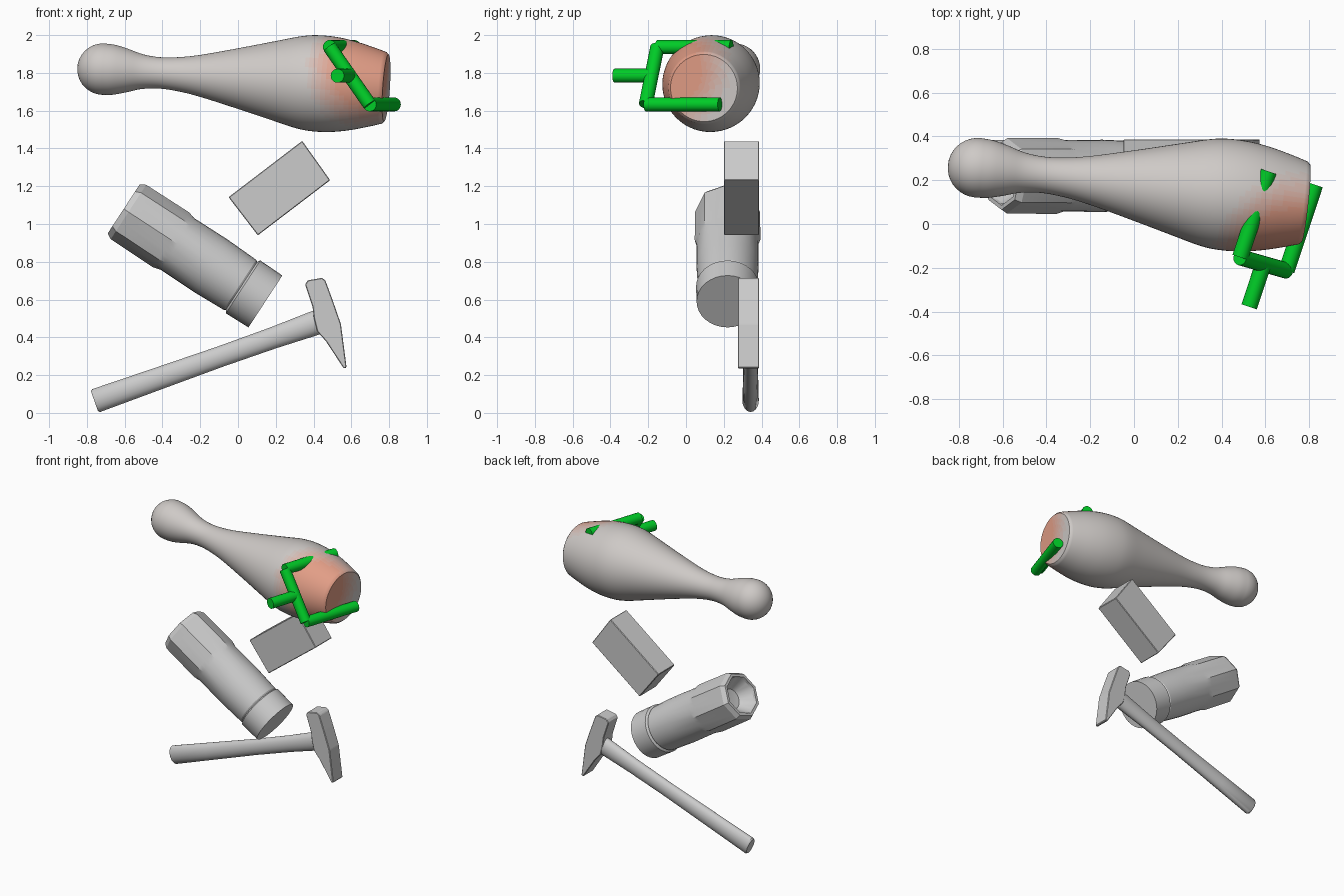
import bpy, bmesh, math
from mathutils import Vector

if "Cube" in bpy.data.objects:
    bpy.data.objects.remove(bpy.data.objects["Cube"])


def material(name, color):
    m = bpy.data.materials.new(name)
    m.diffuse_color = (*color, 1)
    m.use_nodes = True
    m.node_tree.nodes["Principled BSDF"].inputs["Base Color"].default_value = m.diffuse_color
    return m


def make(name, bm, angle=35):
    bmesh.ops.recalc_face_normals(bm, faces=bm.faces)
    me = bpy.data.meshes.new(name)
    bm.to_mesh(me)
    bm.free()
    ob = bpy.data.objects.new(name, me)
    bpy.context.collection.objects.link(ob)
    bpy.ops.object.select_all(action='DESELECT')
    ob.select_set(True)
    bpy.context.view_layer.objects.active = ob
    if angle:
        bpy.ops.object.shade_smooth_by_angle(angle=math.radians(angle))
    return ob


def loft(name, start, end, rings, n=32, flat=1.0, angle=35):
    """Rings of (distance, radius, octagonal?) along start-end; flat scales y."""
    a = Vector(start)
    d = (Vector(end) - a).normalized()
    v = d.cross(Vector((0, 0, 1))).normalized()
    u = v.cross(d)
    bm = bmesh.new()
    loops = []
    for s, r, octo in rings:
        if r == 0:
            loops.append([bm.verts.new(a + d * s)] * n)
            continue
        loop = []
        for i in range(n):
            t = 2 * math.pi * i / n
            k = r
            if octo:
                k *= math.cos(math.pi / 8) / math.cos(t % (math.pi / 4) - math.pi / 8)
            loop.append(bm.verts.new(a + d * s + u * k * math.cos(t) + v * k * flat * math.sin(t)))
        loops.append(loop)
    for p, q in zip(loops, loops[1:]):
        for i in range(n):
            j = (i + 1) % n
            bm.faces.new(list(dict.fromkeys((p[i], p[j], q[j], q[i]))))
    for loop in (loops[0], loops[-1]):
        if loop[0] is not loop[1]:
            bm.faces.new(loop)
    return make(name, bm, angle)


def prism(name, outline, y0, y1, bevel=0.0):
    bm = bmesh.new()
    face = bm.faces.new([bm.verts.new((x, y0, z)) for x, z in outline])
    ext = bmesh.ops.extrude_face_region(bm, geom=[face])
    verts = [g for g in ext['geom'] if isinstance(g, bmesh.types.BMVert)]
    bmesh.ops.translate(bm, verts=verts, vec=(0, y1 - y0, 0))
    if bevel:
        bmesh.ops.bevel(bm, geom=bm.edges[:], offset=bevel, segments=1, affect='EDGES')
    return make(name, bm, 0)


def smooth_profile(pts, steps=4):
    """Catmull-Rom refinement of a (distance, radius) profile."""
    pts = [pts[0]] + pts + [pts[-1]]
    out = []
    for p0, p1, p2, p3 in zip(pts, pts[1:], pts[2:], pts[3:]):
        for k in range(steps):
            t = k / steps
            out.append(tuple(0.5 * (2 * b + (c - a) * t + (2 * a - 5 * b + 4 * c - d) * t * t
                                    + (3 * b - a - 3 * c + d) * t ** 3)
                             for a, b, c, d in zip(p0, p1, p2, p3)))
    return out + [pts[-1]]


# Bowling pin: round head, thin neck, wide belly, flat base
R = 0.136
head = [(-R * math.cos(math.radians(a)), R * math.sin(math.radians(a))) for a in range(0, 95, 10)]
body = smooth_profile([(0.0, R), (0.06, 0.132), (0.13, 0.115), (0.21, 0.092), (0.3, 0.083), (0.4, 0.09),
                       (0.52, 0.111), (0.72, 0.16), (0.92, 0.212), (1.05, 0.245), (1.14, 0.255),
                       (1.24, 0.251), (1.34, 0.234), (1.44, 0.208), (1.5, 0.19)])
base = [(1.512, r) for r in (0.178, 0.14, 0.1, 0.06, 0.03, 0)]
pin = loft('bowling_pin', (-0.715, 0.257, 1.82), (0.785, 0.095, 1.72),
           [(s, r, False) for s, r in head[:-1] + body + base], n=56)

# Red contact patch on the pin, fading to grey in steps
grey, red, steps = (0.62, 0.59, 0.57), (0.76, 0.34, 0.24), 7
for k in range(steps + 1):
    t = k / steps
    pin.data.materials.append(material(f'patch_{k}', [g + (r - g) * t for g, r in zip(grey, red)]))
centre = Vector((0.68, -0.07, 1.81))
for p in pin.data.polygons:
    t = (0.33 - (p.center - centre).length) / 0.15
    p.material_index = round(max(0, min(1, t)) * steps)

# Gripper of plain rods: handle, palm and two parallel fingers
green = material('gripper_green', (0.0, 0.6, 0.02))
top, low = Vector((0.485, -0.152, 1.937)), Vector((0.697, -0.213, 1.633))
reach = Vector((0.13, 0.392, 0))
mid = (top + low) / 2
for name, a, b in (('gripper_palm', top, low),
                   ('gripper_upper_finger', top, top + reach),
                   ('gripper_lower_finger', low, low + reach),
                   ('gripper_handle', mid, mid - reach * 0.5)):
    rod = loft(name, a, b, [(0, 0.037, False), ((b - a).length, 0.037, False)], n=20)
    rod.data.materials.append(green)

# Rectangular block
prism('block', [(-0.05, 1.142), (0.34, 1.44), (0.488, 1.232), (0.105, 0.94)], 0.2, 0.387, 0.004)

# Cup: octagonal grip with hollow end, round body, groove and foot
loft('cup', (-0.605, 0.22, 1.08), (0.145, 0.22, 0.59),
     [(0.11, 0, False), (0.1, 0.07, False), (0.02, 0.125, False), (0, 0.135, True), (0.0, 0.155, True),
      (0.03, 0.172, True), (0.3, 0.174, True), (0.34, 0.163, False), (0.55, 0.165, False),
      (0.735, 0.158, False), (0.745, 0.152, False), (0.755, 0.167, False), (0.896, 0.164, False)],
     n=32, angle=20)

# Hammer: oval handle and wedge-ended head
loft('hammer_handle', (-0.76, 0.342, 0.062), (0.44, 0.342, 0.487),
     [(0, 0.056, False), (0.01, 0.064, False), (0.3, 0.06, False), (0.7, 0.055, False),
      (1.0, 0.057, False), (1.27, 0.066, False)], n=20, flat=0.68)
prism('hammer_head', [(0.355, 0.68), (0.37, 0.702), (0.445, 0.715), (0.463, 0.70), (0.50, 0.60),
                      (0.545, 0.47), (0.575, 0.24), (0.56, 0.235), (0.465, 0.38), (0.42, 0.43),
                      (0.402, 0.50), (0.395, 0.56)], 0.275, 0.387, 0.004)
